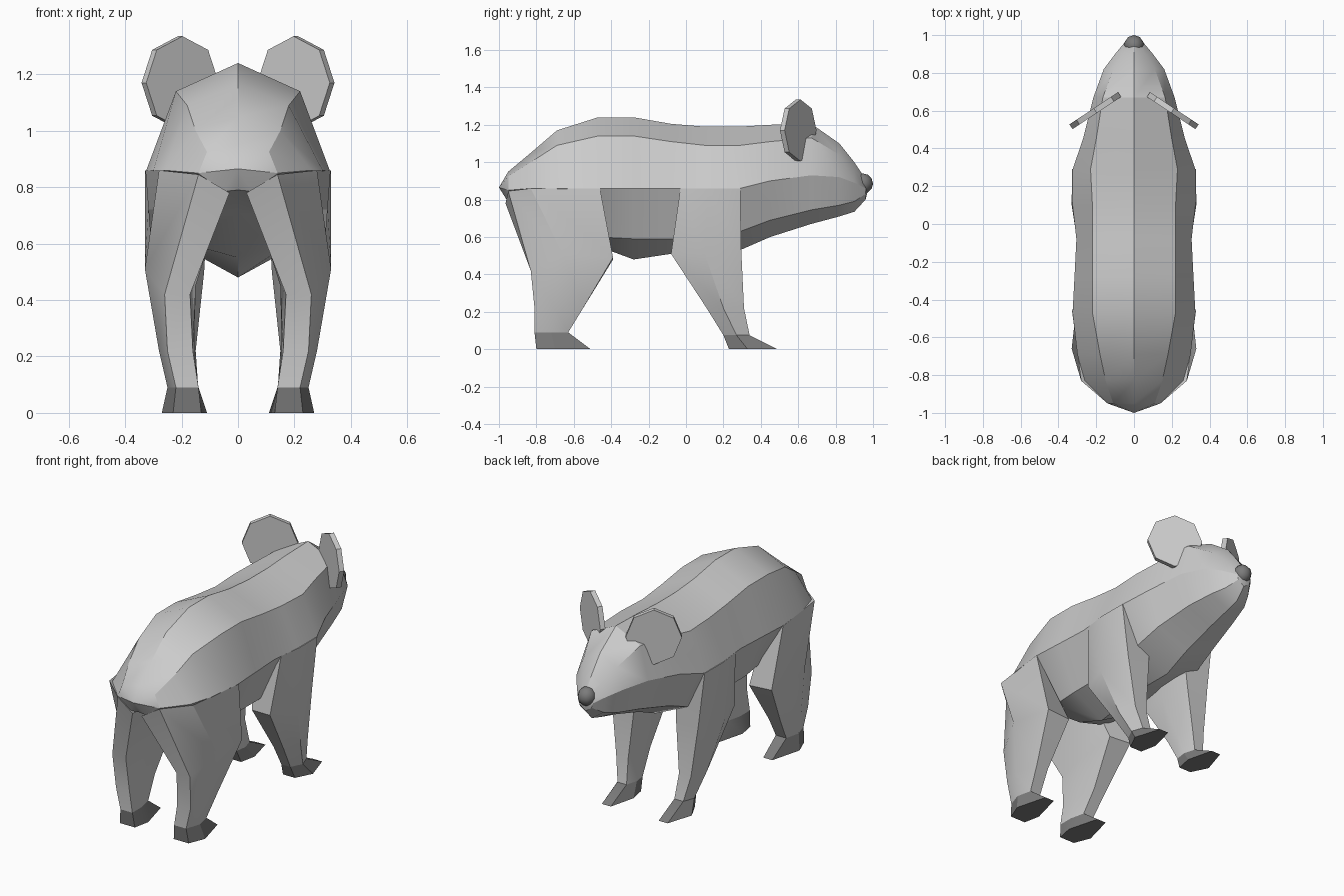
import bpy, bmesh, math
from mathutils import Vector, Matrix

if "Cube" in bpy.data.objects:
    bpy.data.objects.remove(bpy.data.objects["Cube"])

dark = bpy.data.materials.new("dark_grey")
dark.diffuse_color = (0.2, 0.2, 0.2, 1)
dark.use_nodes = True
dark.node_tree.nodes["Principled BSDF"].inputs["Base Color"].default_value = dark.diffuse_color


def finish(name, bm, mat=None, mirror=False, angle=30):
    bmesh.ops.recalc_face_normals(bm, faces=bm.faces[:])
    me = bpy.data.meshes.new(name)
    bm.to_mesh(me)
    bm.free()
    ob = bpy.data.objects.new(name, me)
    bpy.context.collection.objects.link(ob)
    if mat:
        me.materials.append(mat)
    if mirror:
        ob.modifiers.new("mirror", 'MIRROR').use_mirror_merge = False
    bpy.ops.object.select_all(action='DESELECT')
    ob.select_set(True)
    bpy.context.view_layer.objects.active = ob
    bpy.ops.object.shade_smooth_by_angle(angle=math.radians(angle))
    return ob


def loft(rings, tips=(None, None)):
    """Skin closed rings of points; close each end with a tip point or a flat cap."""
    bm = bmesh.new()
    vs = [[bm.verts.new(p) for p in r] for r in rings]
    n = len(vs[0])
    for a, b in zip(vs, vs[1:]):
        for i in range(n):
            j = (i + 1) % n
            bm.faces.new((a[i], a[j], b[j], b[i]))
    for ring, tip in zip((vs[0], vs[-1]), tips):
        if tip:
            t = bm.verts.new(tip)
            for i in range(n):
                bm.faces.new((ring[i], ring[(i + 1) % n], t))
        else:
            bm.faces.new(ring)
    return bm


# Body and head: y, top z, shoulder x z, flank x z, lower x z, bottom z
stations = [
    (-.95, .95, .11, .925, .14, .85, .05, .785, .79),
    (-.83, 1.05, .15, 1.00, .26, .86, .12, .75, .76),
    (-.69, 1.17, .18, 1.09, .30, .86, .14, .70, .71),
    (-.47, 1.24, .22, 1.14, .325, .86, .18, .60, .55),
    (-.28, 1.24, .22, 1.14, .315, .86, .20, .59, .48),
    (-.08, 1.205, .22, 1.11, .305, .86, .20, .59, .51),
    (.10, 1.19, .22, 1.09, .325, .86, .20, .60, .53),
    (.29, 1.19, .23, 1.09, .325, .86, .22, .63, .53),
    (.45, 1.20, .20, 1.11, .27, .90, .20, .69, .60),
    (.67, 1.205, .165, 1.13, .215, .93, .16, .745, .67),
    (.82, 1.10, .11, 1.04, .16, .92, .12, .77, .71),
    (.90, 1.00, .06, .96, .10, .89, .08, .79, .735),
    (.96, .91, .03, .89, .05, .86, .04, .83, .80),
]
rings = []
for y, t, ux, uz, mx, mz, lx, lz, b in stations:
    half = [(ux, uz), (mx, mz), (lx, lz)]
    rings.append([(0, y, t)] + [(x, y, z) for x, z in half] + [(0, y, b)]
                 + [(-x, y, z) for x, z in reversed(half)])
finish("body_and_head", loft(rings, ((0, -1, .865), (0, .975, .86))))


def flat(z, pts):
    return [(x, y, z) for x, y in pts]


# Hind legs and feet
hind_ankle = flat(.09, [(.14, -.81), (.22, -.81), (.25, -.72), (.23, -.63), (.16, -.63), (.14, -.72)])
hind = [
    [(.03, -.965, .78), (.14, -.95, .845), (.28, -.83, .86), (.328, -.46, .86), (.15, -.46, .62), (.06, -.70, .74)],
    [(.17, -.83, .42), (.26, -.83, .42), (.33, -.66, .51), (.30, -.39, .49), (.15, -.39, .48), (.15, -.62, .45)],
    flat(.22, [(.16, -.81), (.25, -.81), (.28, -.70), (.25, -.55), (.17, -.55), (.155, -.68)]),
    hind_ankle]
hind_sole = flat(0, [(.13, -.80), (.23, -.80), (.27, -.70), (.22, -.51), (.16, -.51), (.11, -.70)])
finish("hind_legs", loft(hind), mirror=True)
finish("hind_feet", loft([hind_ankle, hind_sole]), dark, True)

# Front legs and feet
fore_ankle = flat(.075, [(.15, .20), (.21, .20), (.245, .27), (.22, .34), (.16, .34), (.14, .27)])
fore = [
    flat(.86, [(.12, -.03), (.31, -.03), (.33, .12), (.328, .29), (.12, .28), (.10, .12)]),
    [(.15, -.08, .51), (.27, -.08, .51), (.33, .10, .51), (.29, .295, .54), (.14, .295, .53), (.12, .10, .50)],
    flat(.22, [(.16, .11), (.23, .11), (.28, .20), (.25, .31), (.17, .31), (.15, .20)]),
    fore_ankle]
fore_sole = flat(0, [(.14, .23), (.22, .23), (.27, .33), (.22, .49), (.16, .49), (.12, .33)])
finish("front_legs", loft(fore), mirror=True)
finish("front_feet", loft([fore_ankle, fore_sole]), dark, True)

# Ears: thin octagonal plates turned outward
out = Vector((.83, -.55, 0))
normal = Vector((.55, .83, 0))
centre = Vector((.205, .60, 1.17))
ear = []
for side in (-.015, .015):
    ear.append([centre + normal * side
                + out * (.155 * math.cos(a)) + Vector((0, 0, .165 * math.sin(a)))
                for a in (math.radians(45 * k) for k in range(8))])
finish("ears", loft(ear), mirror=True)

# Nose
bm = bmesh.new()
bmesh.ops.create_uvsphere(bm, u_segments=10, v_segments=6, radius=1,
                          matrix=Matrix.Translation((0, .945, .885)) @ Matrix.Diagonal((.053, .055, .055, 1)))
finish("nose", bm, dark, angle=60)
